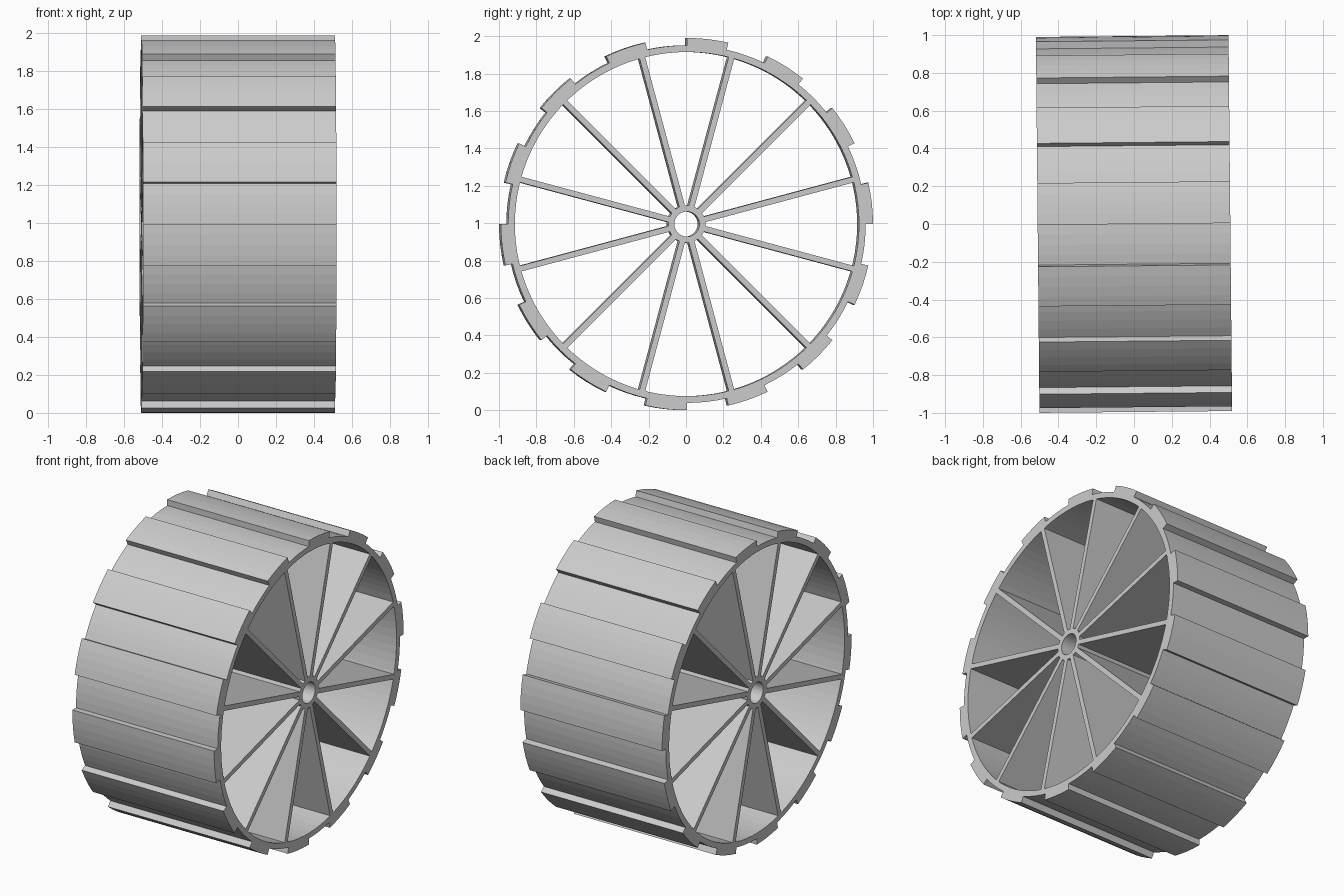
import bpy, bmesh, math
from mathutils import Matrix

old = bpy.data.objects.get("Cube")
if old:
    bpy.data.objects.remove(old, do_unlink=True)

HALF = 0.51                  # half width along the axle
R_TREAD, R_RIM, R_INNER = 0.995, 0.956, 0.92
TREADS, SPOKES, STEPS = 14, 12, 4
PLACE = Matrix.Translation((0, 0, R_TREAD)) @ Matrix.Rotation(0.0095, 4, 'Z')

grey = bpy.data.materials.new("plain_grey")
grey.use_nodes = True
colour = (0.6, 0.6, 0.6, 1)
grey.diffuse_color = colour
grey.node_tree.nodes["Principled BSDF"].inputs["Base Color"].default_value = colour


def finish(name, bm):
    bmesh.ops.recalc_face_normals(bm, faces=bm.faces)
    mesh = bpy.data.meshes.new(name)
    bm.to_mesh(mesh)
    bm.free()
    mesh.materials.append(grey)
    obj = bpy.data.objects.new(name, mesh)
    obj.matrix_world = PLACE
    bpy.context.collection.objects.link(obj)
    return obj


def ring(name, outline):
    """Closed tube around x from (angle, outer radius, inner radius) stations."""
    bm = bmesh.new()
    loops = []
    for a, outer, inner in outline:
        c, s = math.cos(a), math.sin(a)
        loops.append([bm.verts.new((x, r * c, r * s)) for x, r in
                      ((-HALF, inner), (HALF, inner), (HALF, outer), (-HALF, outer))])
    for p, q in zip(loops, loops[1:] + loops[:1]):
        for i in range(4):
            j = (i + 1) % 4
            bm.faces.new((p[i], p[j], q[j], q[i]))
    bmesh.ops.remove_doubles(bm, verts=bm.verts, dist=1e-5)
    return finish(name, bm)


# Rim with raised treads alternating with equal gaps
half_pitch = math.pi / TREADS
stations = []
for k in range(2 * TREADS):
    outer = R_TREAD if k % 2 == 0 else R_RIM
    for i in range(STEPS + 1):
        stations.append(((k + i / STEPS) * half_pitch, outer, R_INNER))
ring("treaded_rim", stations)

# Hollow hub
ring("hub", [(math.tau * i / 32, 0.1, 0.067) for i in range(32)])

# Full-width spoke panels
for k in range(SPOKES):
    bm = bmesh.new()
    start, end = 0.09, 0.925
    bmesh.ops.create_cube(bm, size=1)
    bmesh.ops.scale(bm, vec=(2 * HALF, end - start, 0.031), verts=bm.verts)
    bmesh.ops.translate(bm, vec=(0, (start + end) / 2, 0), verts=bm.verts)
    angle = math.tau * (k + 0.5) / SPOKES
    bmesh.ops.rotate(bm, matrix=Matrix.Rotation(angle, 3, 'X'), verts=bm.verts)
    finish(f"spoke_{k + 1}", bm)
